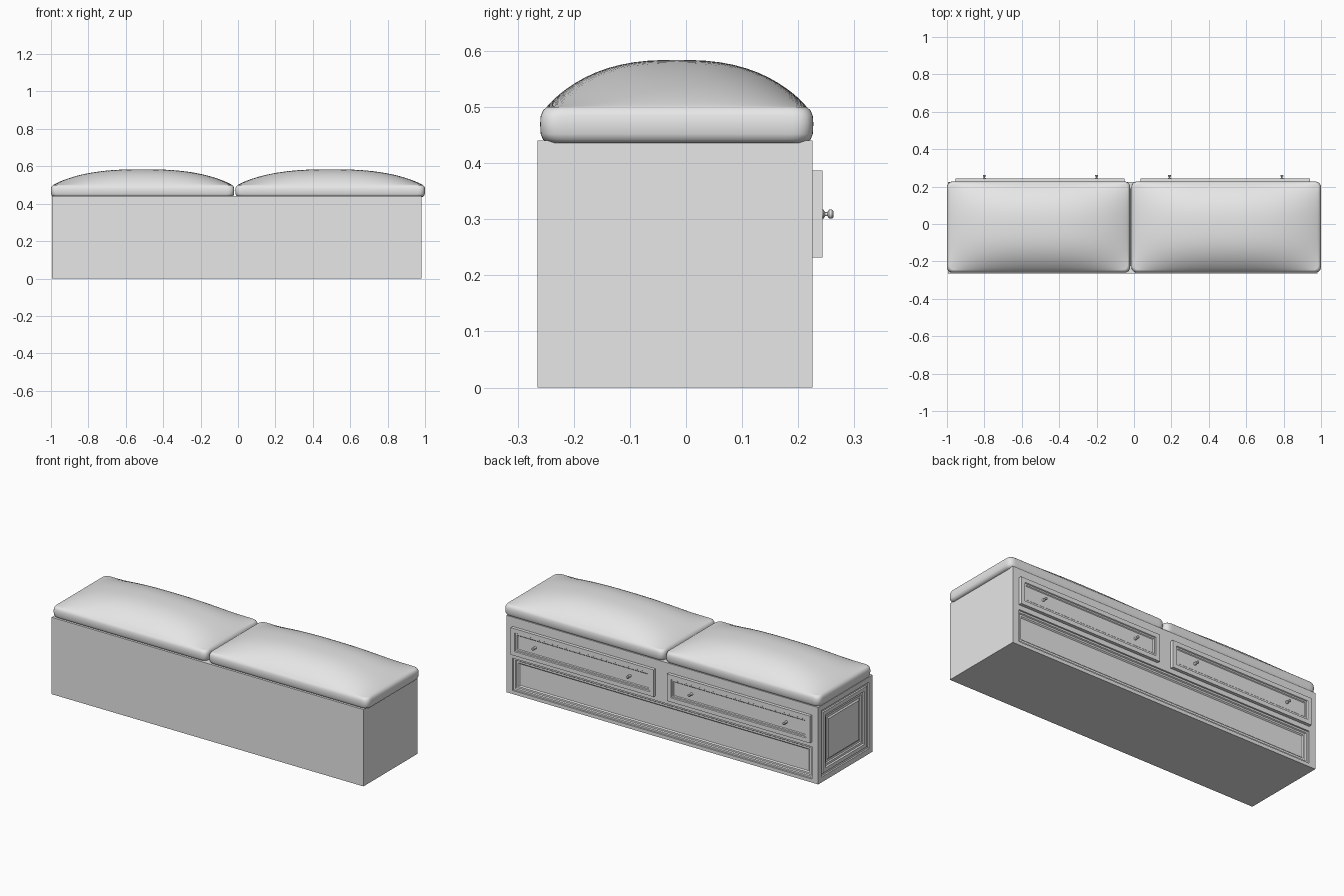
import bpy, bmesh, math
from mathutils import Vector

if "Cube" in bpy.data.objects:
    bpy.data.objects.remove(bpy.data.objects["Cube"])

grey = bpy.data.materials.new("light grey")
grey.diffuse_color = (0.8, 0.8, 0.8, 1)
grey.use_nodes = True
grey.node_tree.nodes["Principled BSDF"].inputs["Base Color"].default_value = grey.diffuse_color


def finish(bm, name, smooth=False):
    bmesh.ops.recalc_face_normals(bm, faces=bm.faces)
    me = bpy.data.meshes.new(name)
    bm.to_mesh(me)
    bm.free()
    me.materials.append(grey)
    ob = bpy.data.objects.new(name, me)
    bpy.context.collection.objects.link(ob)
    if smooth:
        bpy.context.view_layer.objects.active = ob
        ob.select_set(True)
        bpy.ops.object.shade_smooth_by_angle(angle=math.radians(40))
        ob.select_set(False)
    return ob


def box(lo, hi):
    bm = bmesh.new()
    bmesh.ops.create_cube(bm, size=1)
    for v in bm.verts:
        v.co = Vector([lo[i] if v.co[i] < 0 else hi[i] for i in range(3)])
    bm.normal_update()
    return bm


def face_toward(bm, direction):
    return max(bm.faces, key=lambda f: f.normal.dot(Vector(direction)))


def steps(bm, face, profile):
    # stepped moulding: each pair is (inward, outward along normal)
    for inward, depth in profile:
        bmesh.ops.inset_individual(bm, faces=[face], thickness=inward,
                                   depth=depth, use_even_offset=True)


# Cabinet with a long moulded panel at the back and a framed left end
bm = box((-0.995, -0.265, 0), (0.98, 0.225, 0.44))
back = face_toward(bm, (0, 1, 0))
end = face_toward(bm, (-1, 0, 0))
steps(bm, back, [(0.01, 0)])
for v in back.verts:
    v.co.x = -0.955 if v.co.x < 0 else 0.94
    v.co.z = 0.02 if v.co.z < 0.2 else 0.205
steps(bm, back, [(0.001, -0.008), (0.01, 0), (0.004, -0.006), (0.01, 0),
                 (0.006, -0.006)])
steps(bm, end, [(0.03, 0), (0.001, -0.008), (0.012, 0), (0.003, 0.006),
                (0.022, 0), (0.004, -0.008), (0.012, 0), (0.004, -0.006),
                (0.012, 0), (0.008, 0.006)])
finish(bm, "cabinet")

# Drawer fronts
for side, x0, x1 in (("left", -0.955, -0.05), ("right", 0.035, 0.94)):
    bm = box((x0, 0.222, 0.232), (x1, 0.243, 0.387))
    steps(bm, face_toward(bm, (0, 1, 0)),
          [(0.024, 0), (0.003, -0.005), (0.008, 0), (0.004, -0.004)])
    finish(bm, side + "_drawer_front")

# Turned knobs
knob_profile = [(0, 0.23), (0.008, 0.232), (0.008, 0.245), (0.0035, 0.248),
                (0.0035, 0.252), (0.008, 0.255), (0.008, 0.26), (0.005, 0.263), (0, 0.263)]
for i, x in enumerate((-0.8, -0.2, 0.19, 0.79)):
    bm = bmesh.new()
    vs = [bm.verts.new((x + r, y, 0.309)) for r, y in knob_profile]
    es = [bm.edges.new(p) for p in zip(vs, vs[1:])]
    bmesh.ops.spin(bm, geom=vs + es, cent=(x, 0, 0.309), axis=(0, 1, 0),
                   angle=math.tau, steps=16)
    bmesh.ops.remove_doubles(bm, verts=bm.verts, dist=0.0001)
    finish(bm, f"knob_{i + 1}", True)


def cushion(name, x0, x1, y0=-0.26, y1=0.227):
    bm = bmesh.new()
    bmesh.ops.create_grid(bm, x_segments=40, y_segments=28, size=1)
    rim = [e for e in bm.edges if e.is_boundary]
    # side rings: (inset, height), level stored in z until the final mapping
    rings = [(0.012, 0.5), (0.005, 0.494), (0.001, 0.484), (0, 0.47),
             (0.001, 0.452), (0.005, 0.442), (0.014, 0.436)]
    for level in range(1, len(rings)):
        new = bmesh.ops.extrude_edge_only(bm, edges=rim)["geom"]
        rim = [g for g in new if isinstance(g, bmesh.types.BMEdge)]
        for v in new:
            if isinstance(v, bmesh.types.BMVert):
                v.co.z = level
    bmesh.ops.contextual_create(bm, geom=rim)
    cx, cy = (x0 + x1) / 2, (y0 + y1) / 2
    for v in bm.verts:
        level = round(v.co.z)
        inset, z = rings[level]
        u, w = (math.sin(max(-1, min(1, c)) * math.pi / 2) for c in v.co.xy)
        if level == 0:
            z += 0.084 * (1 - abs(u) ** 2.6) ** 0.9 * (1 - abs(w) ** 2.6) ** 0.9
        hx, hy, r = (x1 - x0) / 2 - inset, (y1 - y0) / 2 - inset, 0.03
        p = Vector((u * hx, w * hy))
        core = Vector((max(r - hx, min(hx - r, p.x)), max(r - hy, min(hy - r, p.y))))
        d = p - core
        if d.length > 1e-6:
            p = core + d * max(abs(d.x), abs(d.y)) / d.length
        v.co = (cx + p.x, cy + p.y, z)
    finish(bm, name, True)


# Pair of seat cushions
cushion("left_cushion", -1.0, -0.02)
cushion("right_cushion", -0.014, 1.0)
